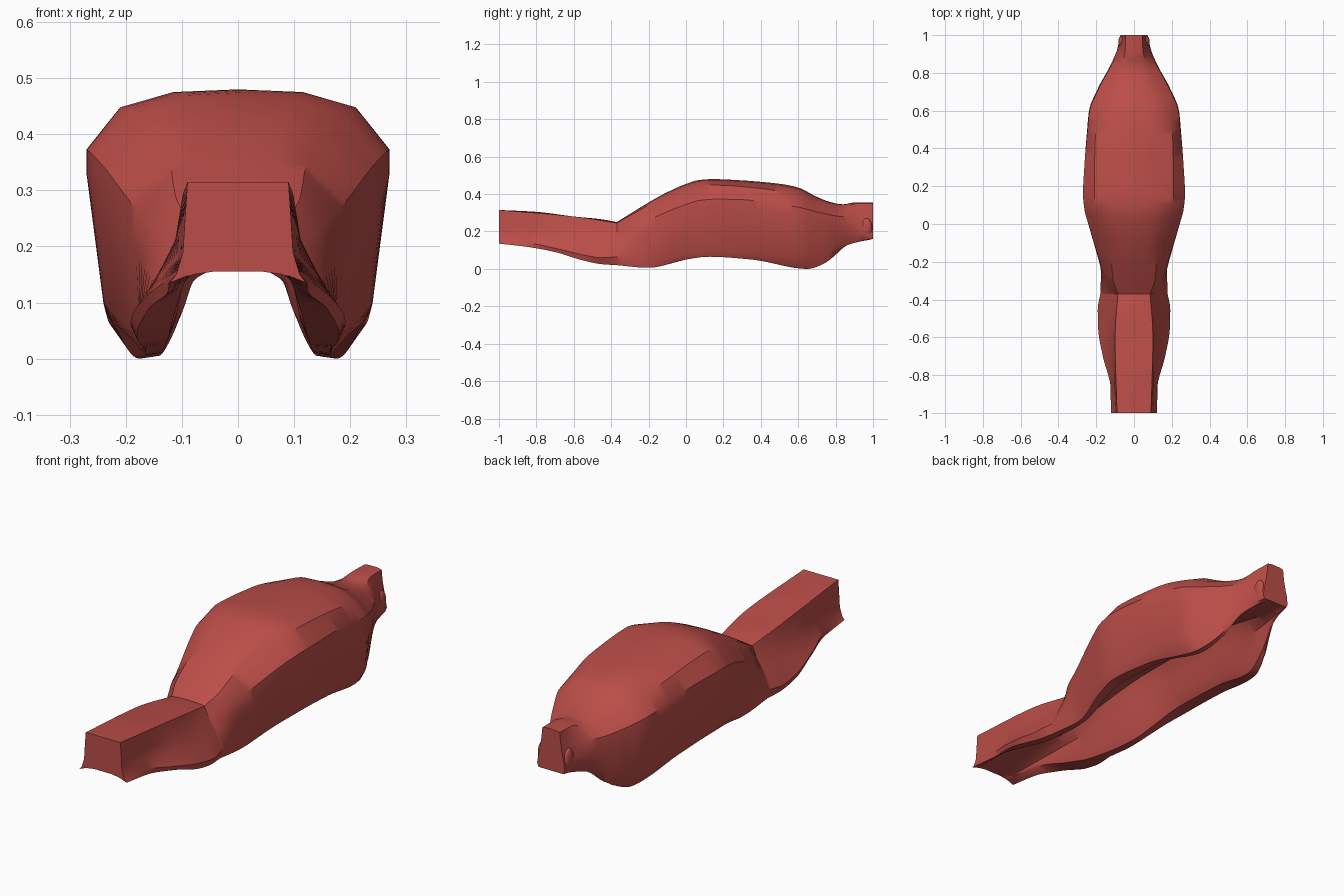
import bpy
import bmesh

if "Cube" in bpy.data.objects:
    bpy.data.objects.remove(bpy.data.objects["Cube"], do_unlink=True)

red = bpy.data.materials.new("matte_red")
red.use_nodes = True
red.diffuse_color = (0.5, 0.075, 0.065, 1)
red.node_tree.nodes["Principled BSDF"].inputs["Base Color"].default_value = red.diffuse_color


def slopes(keys, axis):
    """Shape-preserving slopes, so that rails never overshoot their keys."""
    secants = [(b[axis] - a[axis]) / (b[0] - a[0]) for a, b in zip(keys, keys[1:])]
    inner = [2 * p * q / (p + q) if p * q > 0 else 0 for p, q in zip(secants, secants[1:])]
    return [secants[0]] + inner + [secants[-1]]


def sample(keys, axis, y):
    """Smooth value of one coordinate of a rail at station y."""
    tangents = slopes(keys, axis)
    i = 0
    while i < len(keys) - 2 and y > keys[i + 1][0]:
        i += 1
    span = keys[i + 1][0] - keys[i][0]
    t = (y - keys[i][0]) / span
    start, end = keys[i][axis], keys[i + 1][axis]
    blend = t * t * (3 - 2 * t)
    bend = t * (1 - t) * ((1 - t) * tangents[i] - t * tangents[i + 1])
    return start + (end - start) * blend + span * bend


def between(a, b, across, up):
    return (a[0] + (b[0] - a[0]) * across, a[1] + (b[1] - a[1]) * up)


def section(rails, y):
    """Half cross-section from the top ridge, round the leg, to the tunnel roof."""
    points = [(sample(rail, 1, y), sample(rail, 2, y)) for rail in rails]
    ridge, crease = points[:2]
    keel, wall, roof = points[-3:]
    crown = between(ridge, crease, 0.55, 0.15)
    heel = between(keel, wall, 0.7, 0.35)
    return [ridge, crown] + points[1:-2] + [heel, wall, roof, (0, roof[1])]


def finish(obj):
    obj.data.materials.append(red)
    bpy.ops.object.select_all(action="DESELECT")
    obj.select_set(True)
    bpy.context.view_layer.objects.active = obj
    bpy.ops.object.shade_smooth_by_angle(angle=0.6)


def loft(name, rails, steps, cap_station):
    """Skin the rails into a mirrored tube and close its outer end."""
    first, last = rails[0][0][0], rails[0][-1][0]
    bm = bmesh.new()
    rings = []
    for i in range(steps + 1):
        y = first + (last - first) * i / steps
        half = section(rails, y)
        left = [bm.verts.new((x, y, z)) for x, z in half]
        right = [bm.verts.new((-x, y, z)) for x, z in half[1:-1]]
        rings.append(left + right[::-1])
    for a, b in zip(rings, rings[1:]):
        for j in range(len(a)):
            k = (j + 1) % len(a)
            bm.faces.new((a[j], a[k], b[k], b[j]))
    bm.faces.new(rings[cap_station])
    bmesh.ops.recalc_face_normals(bm, faces=bm.faces)
    mesh = bpy.data.meshes.new(name)
    bm.to_mesh(mesh)
    bm.free()
    obj = bpy.data.objects.new(name, mesh)
    bpy.context.collection.objects.link(obj)
    finish(obj)


# Underside tunnel, shared by both shells: lengthwise rails as (y, x, z)
keel = [(-1, .092, .147), (-.8, .097, .132), (-.6, .115, .075), (-.45, .125, .035),
        (-.2, .137, .01), (.12, .17, .07), (.4, .165, .055), (.65, .14, .005),
        (.76, .115, .045), (.87, .088, .13), (1, .05, .16)]
wall = [(-1, .08, .15), (-.6, .1, .16), (-.2, .105, .16), (.12, .125, .2),
        (.5, .118, .18), (.87, .075, .155), (1, .04, .16)]
roof = [(-1, .045, .155), (-.6, .06, .19), (0, .085, .27), (.5, .08, .26),
        (.87, .04, .175), (1, .03, .16)]
tunnel = [keel, wall, roof]

# Tank shell
tank_ridge = [(-.37, 0, .25), (-.2, 0, .355), (-.1, 0, .41), (0, 0, .454), (.07, 0, .475),
              (.14, 0, .48), (.3, 0, .473), (.5, 0, .455), (.6, 0, .435), (.7, 0, .385),
              (.78, 0, .355), (.84, 0, .345), (.9, 0, .355), (1, 0, .355)]
tank_crease = [(-.37, .085, .245), (-.3, .11, .285), (-.15, .125, .365), (0, .17, .42),
               (.14, .21, .448), (.4, .207, .43), (.6, .185, .39), (.72, .135, .345),
               (.84, .07, .33), (.92, .047, .35), (1, .045, .35)]
tank_shoulder = [(-.37, .105, .2), (-.28, .155, .24), (-.2, .18, .265), (0, .242, .345),
                 (.08, .263, .367), (.16, .27, .373), (.3, .263, .37), (.5, .246, .345),
                 (.6, .235, .33), (.72, .185, .3), (.84, .12, .28), (.92, .075, .28),
                 (1, .05, .3)]
tank_flank = [(-.37, .145, .14), (-.2, .185, .2), (0, .242, .3), (.08, .263, .325),
              (.16, .27, .33), (.3, .263, .32), (.5, .248, .295), (.6, .238, .28),
              (.72, .19, .25), (.84, .125, .23), (.92, .09, .225), (1, .065, .22)]
tank_skirt = [(-.37, .178, .065), (-.25, .175, .06), (-.1, .2, .06), (.12, .24, .1),
              (.4, .235, .08), (.6, .225, .06), (.72, .17, .07), (.84, .115, .15),
              (.92, .09, .19), (1, .072, .18)]
tank_hem = [(-.37, .165, .02), (-.2, .165, .006), (0, .205, .05), (.12, .225, .065),
            (.35, .215, .05), (.65, .175, 0), (.75, .14, .035), (.84, .1, .12),
            (.9, .085, .155), (1, .065, .16)]
loft("tank_shell", [tank_ridge, tank_crease, tank_shoulder, tank_flank, tank_skirt,
                    tank_hem] + tunnel, steps=60, cap_station=-1)

# Seat shell with flared skirts
seat_ridge = [(-1, 0, .315), (-.8, 0, .305), (-.6, 0, .28), (-.45, 0, .265), (-.37, 0, .25)]
seat_crease = [(-1, .09, .315), (-.6, .1, .28), (-.37, .085, .245)]
seat_side = [(-1, .095, .24), (-.6, .112, .21), (-.37, .105, .2)]
seat_flare = [(-1, .098, .19), (-.8, .108, .178), (-.6, .148, .14), (-.45, .155, .13),
              (-.37, .145, .14)]
seat_skirt = [(-1, .11, .15), (-.85, .125, .14), (-.7, .165, .11), (-.55, .19, .075),
              (-.45, .192, .06), (-.37, .178, .065)]
seat_hem = [(-1, .122, .135), (-.85, .125, .118), (-.7, .158, .09), (-.55, .18, .045),
            (-.45, .175, .025), (-.37, .165, .02)]
loft("seat_shell", [seat_ridge, seat_crease, seat_side, seat_flare, seat_skirt,
                    seat_hem] + tunnel, steps=30, cap_station=0)

# Small rounded lugs on both sides of the tail
for side, label in ((1, "left"), (-1, "right")):
    bpy.ops.mesh.primitive_uv_sphere_add(segments=16, ring_count=10, radius=1,
                                         location=(side * .067, .965, .22))
    lug = bpy.context.object
    lug.name = label + "_tail_lug"
    lug.scale = (.016, .03, .05)
    finish(lug)
